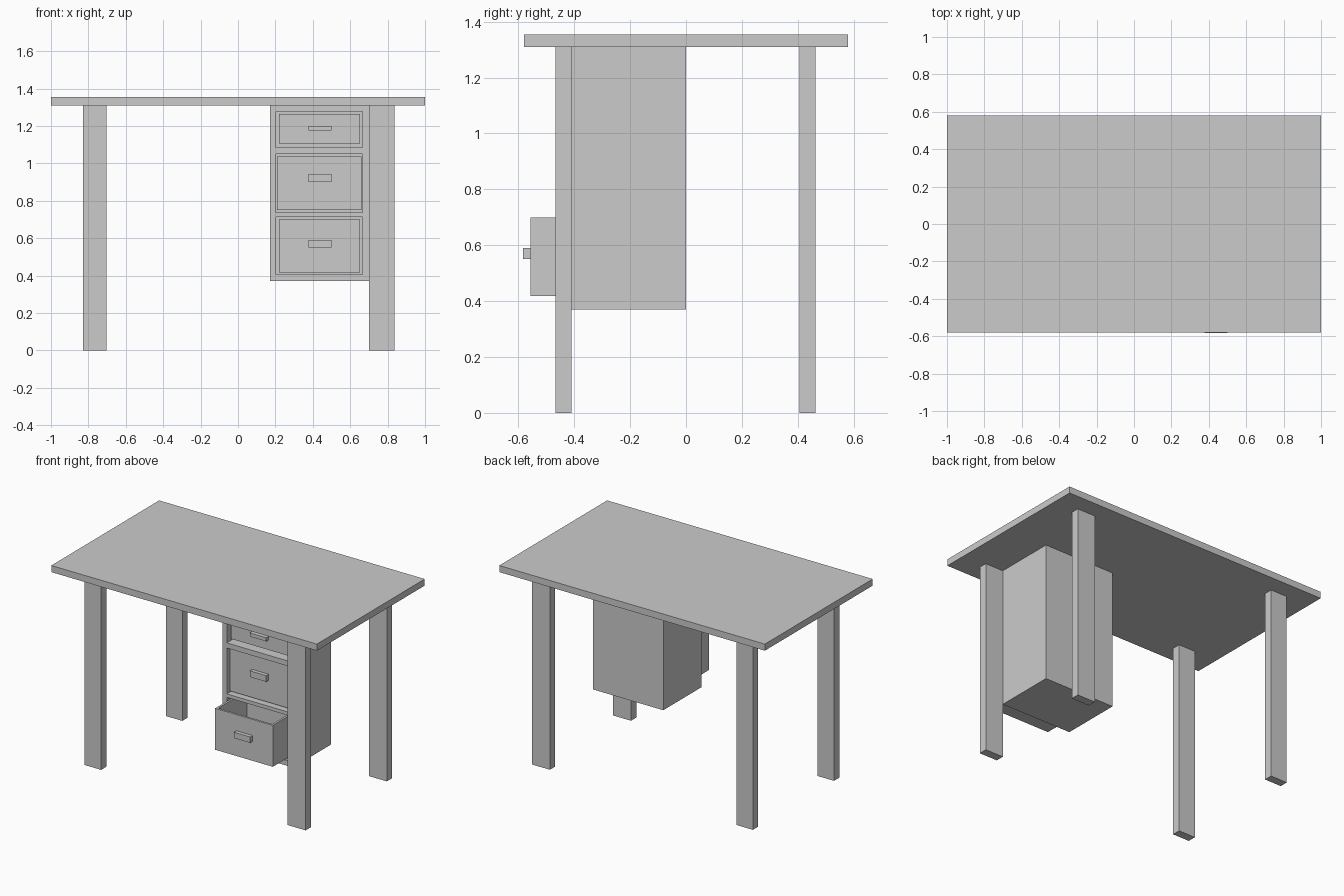
import bpy, bmesh

if "Cube" in bpy.data.objects:
    bpy.data.objects.remove(bpy.data.objects["Cube"])


def box_mesh(x0, x1, y0, y1, z0, z1):
    bm = bmesh.new()
    bmesh.ops.create_cube(bm, size=1)
    for v in bm.verts:
        v.co = (x1 if v.co.x > 0 else x0,
                y1 if v.co.y > 0 else y0,
                z1 if v.co.z > 0 else z0)
    bm.normal_update()
    return bm


def finish(bm, name):
    me = bpy.data.meshes.new(name)
    bm.to_mesh(me)
    bm.free()
    ob = bpy.data.objects.new(name, me)
    bpy.context.collection.objects.link(ob)
    return ob


def box(name, *bounds):
    return finish(box_mesh(*bounds), name)


def drawer(name, x0, x1, y0, y1, z0, z1, wall=0.02):
    """Open-topped box: inset the top face and push it down."""
    bm = box_mesh(x0, x1, y0, y1, z0, z1)
    top = max(bm.faces, key=lambda f: f.calc_center_median().z)
    bmesh.ops.inset_region(bm, faces=[top], thickness=wall)
    ext = bmesh.ops.extrude_discrete_faces(bm, faces=[top])
    for v in ext["faces"][0].verts:
        v.co.z = z0 + wall
    bmesh.ops.recalc_face_normals(bm, faces=bm.faces)
    return finish(bm, name)


# Table top
TOP_Z = 1.31
box("table_top", -1, 1, -0.58, 0.58, TOP_Z, 1.355)

# Four legs
for side, x0, x1 in (("left", -0.828, -0.704), ("right", 0.701, 0.836)):
    box(f"front_leg_{side}", x0, x1, -0.467, -0.41, 0, TOP_Z)
    box(f"back_leg_{side}", x0, x1, 0.406, 0.463, 0, TOP_Z)

# Cabinet block under the top, drawer bays are cut into it
CAB_FRONT, DRAWER_LEN = -0.41, 0.335
cabinet = box("cabinet", 0.171, 0.701, CAB_FRONT, 0, 0.37, TOP_Z)

# name, bay z range, drawer x range, drawer z range, front y, handle z range
drawers = [
    ("top", 1.085, 1.278, 0.218, 0.652, 1.107, 1.265, -0.385, 1.175, 1.20),
    ("middle", 0.738, 1.05, 0.209, 0.66, 0.75, 1.037, -0.385, 0.90, 0.942),
    ("bottom", 0.406, 0.714, 0.218, 0.652, 0.418, 0.70, -0.557, 0.55, 0.59),
]
for name, b0, b1, x0, x1, z0, z1, y, h0, h1 in drawers:
    # Bay
    cutter = box(f"{name}_bay_cutter", 0.203, 0.665, CAB_FRONT - 0.1, -0.035, b0, b1)
    cutter.hide_render = True
    cutter.hide_set(True)
    mod = cabinet.modifiers.new(f"{name}_bay", 'BOOLEAN')
    mod.operation = 'DIFFERENCE'
    mod.solver = 'EXACT'
    mod.object = cutter
    # Drawer and its handle
    drawer(f"{name}_drawer", x0, x1, y, y + DRAWER_LEN, z0, z1)
    box(f"{name}_handle", 0.377, 0.50, y - 0.026, y, h0, h1)
